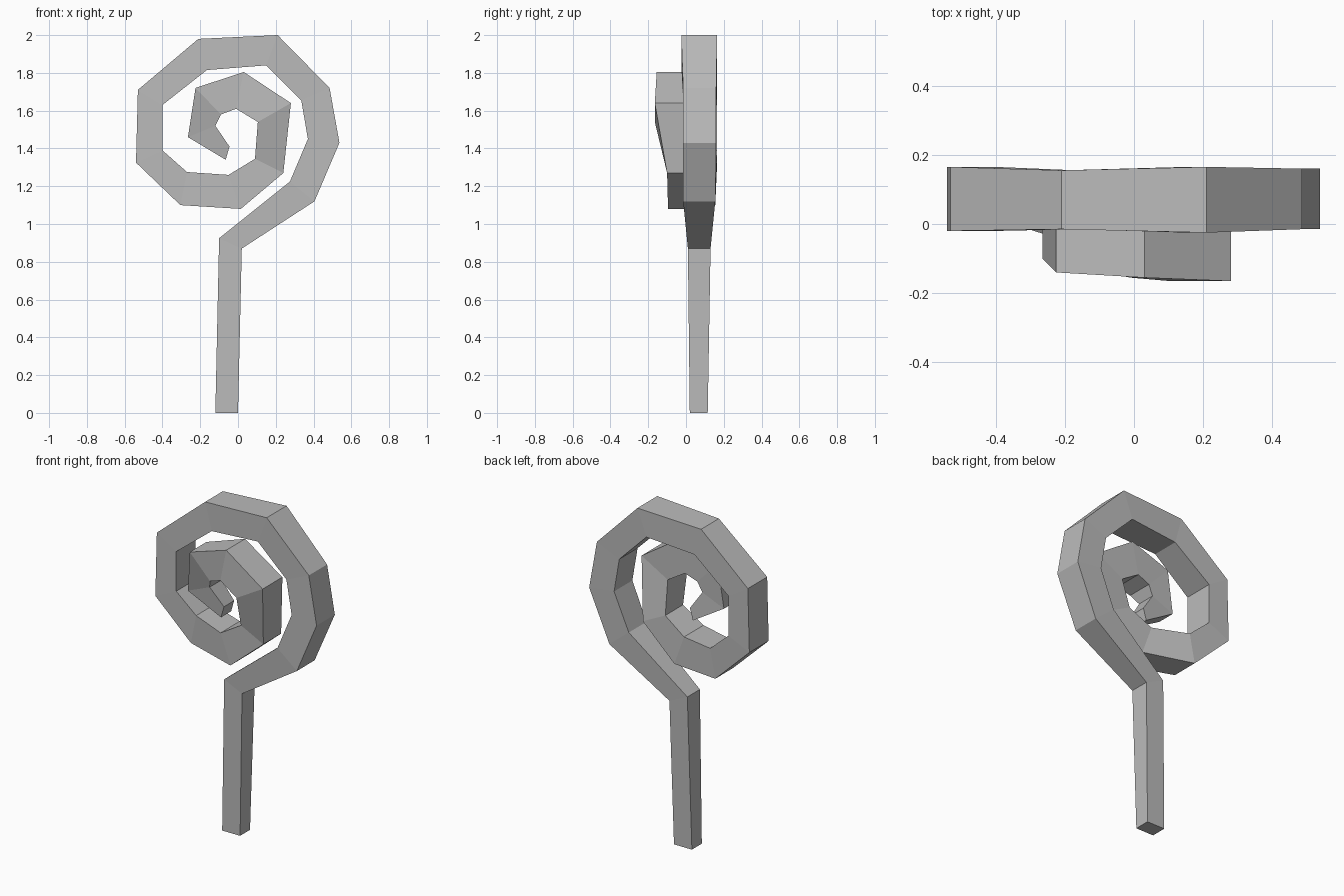
import bpy
import bmesh

default_cube = bpy.data.objects.get("Cube")
if default_cube:
    bpy.data.objects.remove(default_cube, do_unlink=True)


def make_material(name, colour):
    material = bpy.data.materials.new(name)
    material.use_nodes = True
    material.diffuse_color = colour
    shader = material.node_tree.nodes["Principled BSDF"]
    shader.inputs["Base Color"].default_value = colour
    return material


def station_ring(mesh, outer, inner, front, back):
    """Add one four-cornered cross-section of the bar."""
    corners = (
        (outer, front),
        (inner, front),
        (inner, back),
        (outer, back),
    )
    return [mesh.verts.new((point[0], depth, point[1])) for point, depth in corners]


def bridge(mesh, first, second):
    """Join two neighbouring cross-sections with side faces."""
    count = len(first)
    for index in range(count):
        following = (index + 1) % count
        mesh.faces.new((first[index], first[following], second[following], second[index]))


def build_bar(name, stations, material):
    """Loft a closed, flat-sided bar through the cross-sections."""
    mesh = bmesh.new()
    rings = [station_ring(mesh, *station) for station in stations]
    for first, second in zip(rings, rings[1:]):
        bridge(mesh, first, second)
    mesh.faces.new(rings[0])
    mesh.faces.new(rings[-1])
    bmesh.ops.recalc_face_normals(mesh, faces=mesh.faces[:])

    data = bpy.data.meshes.new(name)
    mesh.to_mesh(data)
    mesh.free()
    data.materials.append(material)
    bar = bpy.data.objects.new(name, data)
    bpy.context.scene.collection.objects.link(bar)
    return bar


# Each station: outer edge (x, z), inner edge (x, z), front depth, back depth
# Tapered handle
handle = [
    ((0, 0), (-.12, 0), .02, .115),
    ((.02, .87), (-.1, .925), .01, .13),
]

# Large outer turn
outer_turn = [
    ((.405, 1.12), (.275, 1.225), -.015, .155),
    ((.537, 1.43), (.37, 1.45), -.015, .16),
    ((.485, 1.72), (.335, 1.655), -.015, .16),
    ((.21, 2), (.15, 1.84), -.025, .165),
    ((-.21, 1.98), (-.165, 1.815), -.015, .155),
    ((-.53, 1.71), (-.4, 1.63), -.02, .165),
    ((-.54, 1.325), (-.4, 1.39), -.02, .165),
    ((-.305, 1.1), (-.27, 1.275), -.015, .155),
]

# Inner curl, stepping forward and narrowing to the tip
inner_curl = [
    ((.015, 1.08), (-.05, 1.26), -.095, .09),
    ((.24, 1.27), (.09, 1.345), -.1, .07),
    ((.28, 1.64), (.105, 1.54), -.165, .025),
    ((.03, 1.805), (-.01, 1.61), -.155, .025),
    ((-.225, 1.72), (-.09, 1.58), -.14, .02),
    ((-.265, 1.46), (-.12, 1.52), -.1, .015),
    ((-.065, 1.34), (-.045, 1.41), -.07, .027),
]

plain_grey = make_material("plain grey", (.5, .5, .5, 1))
build_bar("spiral_staff", handle + outer_turn + inner_curl, plain_grey)
